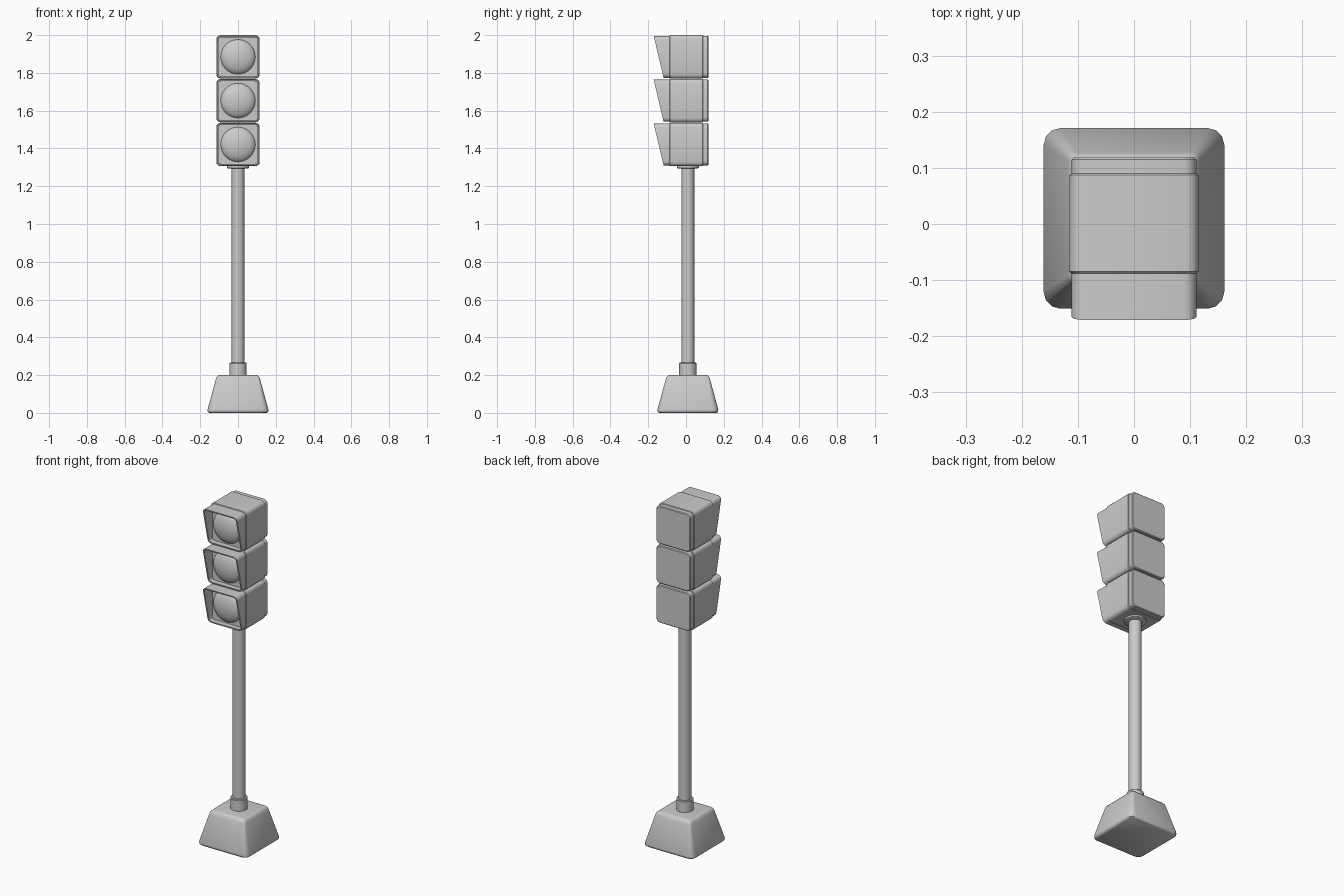
import bpy, bmesh, math

if "Cube" in bpy.data.objects:
    bpy.data.objects.remove(bpy.data.objects["Cube"])

CY = 0.01          # pole and base sit slightly behind the centre


def rounded_square(h, r, seg=3):
    """Outline of a square of half size h with corner radius r."""
    pts = []
    for i, (sx, sy) in enumerate([(1, 1), (-1, 1), (-1, -1), (1, -1)]):
        for k in range(seg + 1):
            a = math.pi / 2 * (i + k / seg)
            pts.append((sx * (h - r) + r * math.cos(a), sy * (h - r) + r * math.sin(a)))
    return pts


def loft(name, rings, angle=35):
    """Skin a list of equal-length point rings and cap both ends."""
    bm = bmesh.new()
    vs = [[bm.verts.new(p) for p in ring] for ring in rings]
    n = len(vs[0])
    for a, b in zip(vs, vs[1:]):
        for i in range(n):
            j = (i + 1) % n
            bm.faces.new((a[i], a[j], b[j], b[i]))
    bm.faces.new(vs[0])
    bm.faces.new(vs[-1])
    bmesh.ops.recalc_face_normals(bm, faces=bm.faces)
    me = bpy.data.meshes.new(name)
    bm.to_mesh(me)
    bm.free()
    ob = bpy.data.objects.new(name, me)
    bpy.context.collection.objects.link(ob)
    bpy.context.view_layer.objects.active = ob
    ob.select_set(True)
    bpy.ops.object.shade_smooth_by_angle(angle=math.radians(angle))
    ob.select_set(False)
    return ob


def lathe(name, profile, n=32):
    """Round part standing on the pole axis; profile is (radius, z)."""
    ang = [2 * math.pi * i / n for i in range(n)]
    return loft(name, [[(r * math.cos(a), CY + r * math.sin(a), z) for a in ang]
                       for r, z in profile])


def box_ring(zc, h, r, y, slope=0.0):
    """Rounded square facing the front; slope pushes the top forward."""
    return [(x, y - slope * z, zc + z) for x, z in rounded_square(h, r)]


# weighted base
base = [(0.152, 0.0, 0.028), (0.160, 0.006, 0.03), (0.161, 0.018, 0.03), (0.118, 0.175, 0.014),
        (0.113, 0.19, 0.013), (0.105, 0.198, 0.012), (0.095, 0.2, 0.01)]
loft("base", [[(x, CY + y, z) for x, y in rounded_square(h, r)] for h, z, r in base], 50)

# pole with its collars
lathe("pole", [(0.034, 0.19), (0.034, 1.31)])
lathe("base_collar", [(0.046, 0.19), (0.046, 0.262), (0.043, 0.266)])
lathe("head_collar", [(0.05, 1.293), (0.058, 1.297), (0.058, 1.315)])

# three signal units
for label, zc in (("top", 1.885), ("middle", 1.653), ("bottom", 1.421)):
    loft(label + "_housing", [box_ring(zc, h, 0.022, y) for h, y in
                              ((0.112, -0.088), (0.115, -0.085), (0.115, 0.087), (0.112, 0.09))])
    loft(label + "_back_cover", [box_ring(zc, h, 0.022, y) for h, y in
                                 ((0.111, 0.08), (0.111, 0.115), (0.107, 0.119))])
    # hollow visor with a slanted mouth
    loft(label + "_visor", [box_ring(zc, 0.111, 0.022, -0.07),
                            box_ring(zc, 0.111, 0.022, -0.145, 0.235),
                            box_ring(zc, 0.103, 0.016, -0.145, 0.235),
                            box_ring(zc, 0.103, 0.016, -0.0895)])
    # lens ring and domed lens
    ang = [2 * math.pi * i / 32 for i in range(32)]

    def disc(r, y):
        return [(r * math.cos(a), y, zc + r * math.sin(a)) for a in ang]

    loft(label + "_lens_ring", [disc(0.099, -0.085), disc(0.099, -0.095), disc(0.093, -0.095)])
    dome = [math.pi / 2 * k / 8 for k in range(8)] + [math.pi / 2 * 0.985]
    loft(label + "_lens", [disc(0.093 * math.cos(t), -0.09 - 0.04 * math.sin(t)) for t in dome], 60)
